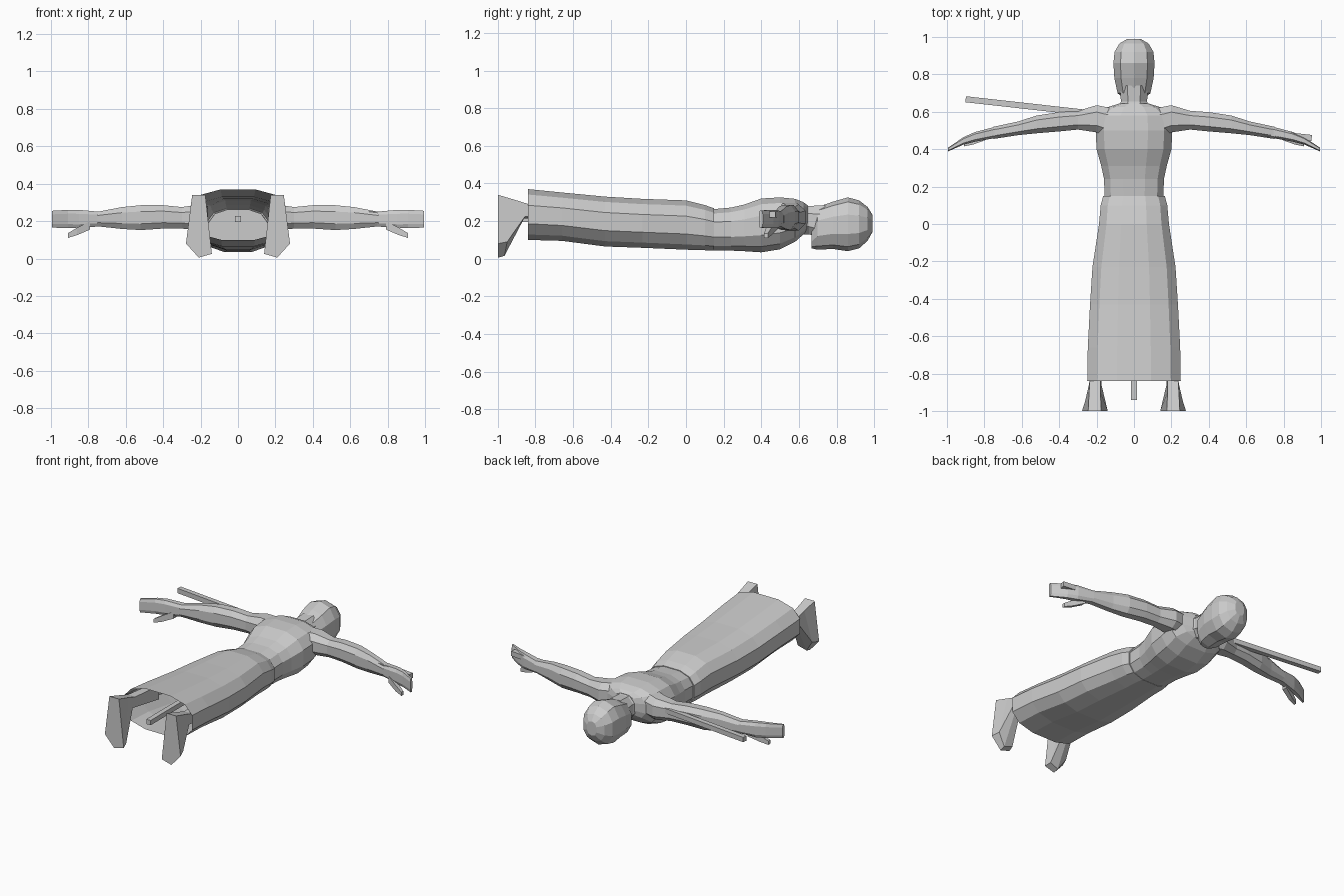
import bpy, bmesh, math
from mathutils import Vector


def skin(name, rings, cap_start=True, cap_end=True):
    """Bridge a list of equal-length point rings into one flat-shaded mesh."""
    bm = bmesh.new()
    vr = [[bm.verts.new(p) for p in r] for r in rings]
    n = len(vr[0])
    for a, b in zip(vr, vr[1:]):
        for i in range(n):
            j = (i + 1) % n
            bm.faces.new((a[i], a[j], b[j], b[i]))
    if cap_start:
        bm.faces.new(vr[0][::-1])
    if cap_end:
        bm.faces.new(vr[-1])
    bmesh.ops.recalc_face_normals(bm, faces=bm.faces)
    me = bpy.data.meshes.new(name)
    bm.to_mesh(me)
    bm.free()
    ob = bpy.data.objects.new(name, me)
    bpy.context.collection.objects.link(ob)
    return ob


def outline(n, power):
    """Unit rounded polygon with a flat top, reaching exactly +-1."""
    pts = []
    for i in range(n):
        a = 2 * math.pi * (i + 0.5) / n
        c, s = math.cos(a), math.sin(a)
        pts.append((math.copysign(abs(c) ** (2 / power), c),
                    math.copysign(abs(s) ** (2 / power), s)))
    mu, mv = max(p[0] for p in pts), max(p[1] for p in pts)
    return [(u / mu, v / mv) for u, v in pts]


def loft_y(sections, n, power):
    """Sections: y, half width, low z, high z."""
    return [[(u * w, y, (lo + hi) / 2 + v * (hi - lo) / 2) for u, v in outline(n, power)]
            for y, w, lo, hi in sections]


def loft_x(sections, n, power, side):
    """Sections: x, low y, high y, low z, high z."""
    return [[(side * x, (y0 + y1) / 2 + u * (y1 - y0) / 2, (z0 + z1) / 2 + v * (z1 - z0) / 2)
             for u, v in outline(n, power)] for x, y0, y1, z0, z1 in sections]


def pole(name, a, b, r):
    """Square rod between two points."""
    a, b = Vector(a), Vector(b)
    d = (b - a).normalized()
    up = Vector((0, 0, 1))
    s = d.cross(up).normalized()
    return skin(name, [[p + s * r * i + up * r * j for i, j in
                        ((-1, -1), (1, -1), (1, 1), (-1, 1))] for p in (a, b)])


# long robe skirt, open at the hem
skin("robe_skirt", loft_y([
    (-0.84, 0.25, 0.10, 0.37), (-0.66, 0.247, 0.095, 0.352), (-0.43, 0.235, 0.065, 0.33),
    (-0.23, 0.222, 0.058, 0.318), (0.0, 0.187, 0.048, 0.31), (0.10, 0.178, 0.045, 0.285),
    (0.15, 0.165, 0.043, 0.268)], 12, 2.6), cap_start=False)

# torso up to the shoulders
skin("torso", loft_y([
    (0.13, 0.157, 0.045, 0.262), (0.24, 0.16, 0.043, 0.272), (0.31, 0.175, 0.04, 0.288),
    (0.40, 0.20, 0.034, 0.32), (0.50, 0.205, 0.05, 0.326), (0.58, 0.20, 0.09, 0.318),
    (0.625, 0.14, 0.13, 0.30), (0.645, 0.075, 0.15, 0.285)], 12, 2.6))

# neck and head, chin pointing down
skin("neck", loft_y([(0.60, 0.09, 0.13, 0.295), (0.655, 0.07, 0.13, 0.28),
                     (0.74, 0.075, 0.10, 0.285)], 8, 2.3))
skin("head", loft_y([
    (0.668, 0.055, 0.055, 0.17), (0.70, 0.088, 0.048, 0.275), (0.78, 0.105, 0.052, 0.303),
    (0.86, 0.11, 0.04, 0.326), (0.92, 0.104, 0.055, 0.31), (0.965, 0.078, 0.095, 0.275),
    (0.99, 0.035, 0.14, 0.235)], 10, 2.3))

arm = [(0.12, 0.46, 0.62, 0.15, 0.30), (0.20, 0.49, 0.635, 0.15, 0.29),
       (0.30, 0.505, 0.605, 0.16, 0.275), (0.40, 0.495, 0.598, 0.16, 0.285),
       (0.52, 0.485, 0.58, 0.152, 0.285), (0.62, 0.475, 0.548, 0.158, 0.275),
       (0.75, 0.455, 0.52, 0.172, 0.25)]
hand = [(0.74, 0.46, 0.52, 0.172, 0.25), (0.85, 0.44, 0.492, 0.162, 0.26),
        (0.91, 0.425, 0.465, 0.163, 0.26), (0.995, 0.388, 0.408, 0.165, 0.255)]
thumb = [(0.79, 0.45, 0.485, 0.155, 0.20), (0.86, 0.425, 0.455, 0.125, 0.165),
         (0.91, 0.415, 0.435, 0.11, 0.135)]
# foot: sole, upper, ankle and shin rings
foot = [
    [(.175, -1, .34), (.245, -1, .34), (.278, -1, .08), (.21, -1, .005), (.14, -1, .025)],
    [(.18, -.90, .31), (.24, -.90, .31), (.262, -.95, .09), (.21, -.965, .015), (.15, -.96, .035)],
    [(.18, -.82, .285), (.235, -.82, .285), (.24, -.855, .225), (.21, -.86, .215), (.175, -.855, .225)],
    [(.16, -.60, .28), (.21, -.60, .28), (.21, -.60, .19), (.185, -.60, .18), (.16, -.60, .19)]]

for side, label in ((1, "right"), (-1, "left")):
    skin("arm_" + label, loft_x(arm, 8, 2.5, side))
    skin("hand_" + label, loft_x(hand, 8, 3.2, side))
    skin("thumb_" + label, loft_x(thumb, 4, 2, side))
    skin("foot_" + label, [[(side * x, y, z) for x, y, z in r] for r in foot])

# supporting cross poles
pole("cross_pole", (-0.90, 0.667, 0.235), (0.95, 0.46, 0.235), 0.016)
pole("spine_pole", (0, -0.94, 0.21), (0, 0.70, 0.21), 0.016)
